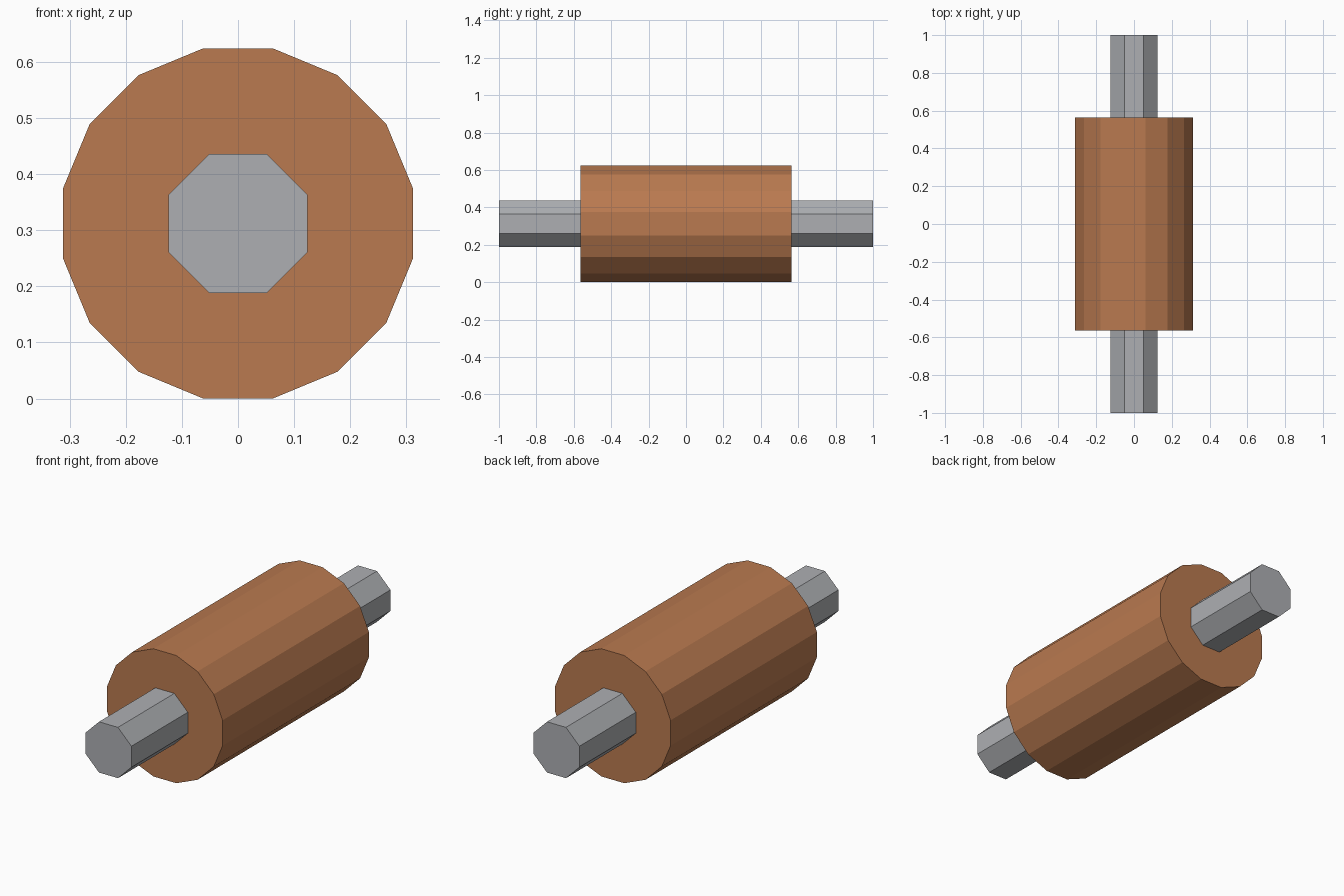
import bpy
import bmesh
from math import pi, cos
from mathutils import Matrix

cube = bpy.data.objects.get("Cube")
if cube:
    bpy.data.objects.remove(cube, do_unlink=True)

AXIS_Z = 0.312


def make_material(name, rgb):
    mat = bpy.data.materials.new(name)
    mat.use_nodes = True
    mat.diffuse_color = (*rgb, 1)
    mat.node_tree.nodes["Principled BSDF"].inputs["Base Color"].default_value = (*rgb, 1)
    return mat


def prism(name, sides, apothem, y0, y1, mat):
    """Flat-sided cylinder along y, with a flat side on top."""
    bm = bmesh.new()
    radius = apothem / cos(pi / sides)
    bmesh.ops.create_cone(bm, cap_ends=True, segments=sides,
                          radius1=radius, radius2=radius, depth=y1 - y0)
    place = (Matrix.Translation((0, (y0 + y1) / 2, AXIS_Z))
             @ Matrix.Rotation(pi / 2, 4, "X")
             @ Matrix.Rotation(pi / sides, 4, "Z"))
    bm.transform(place)
    mesh = bpy.data.meshes.new(name)
    bm.to_mesh(mesh)
    bm.free()
    mesh.materials.append(mat)
    obj = bpy.data.objects.new(name, mesh)
    bpy.context.collection.objects.link(obj)
    return obj


wood = make_material("warm brown wood", (0.49, 0.195, 0.08))
steel = make_material("light grey metal", (0.42, 0.43, 0.45))

# Roller barrel
prism("roller_barrel", 16, 0.312, -0.565, 0.565, wood)

# Handles, seated slightly inside the barrel ends
prism("front_handle", 8, 0.124, -1.0, -0.55, steel)
prism("back_handle", 8, 0.124, 0.55, 1.0, steel)
